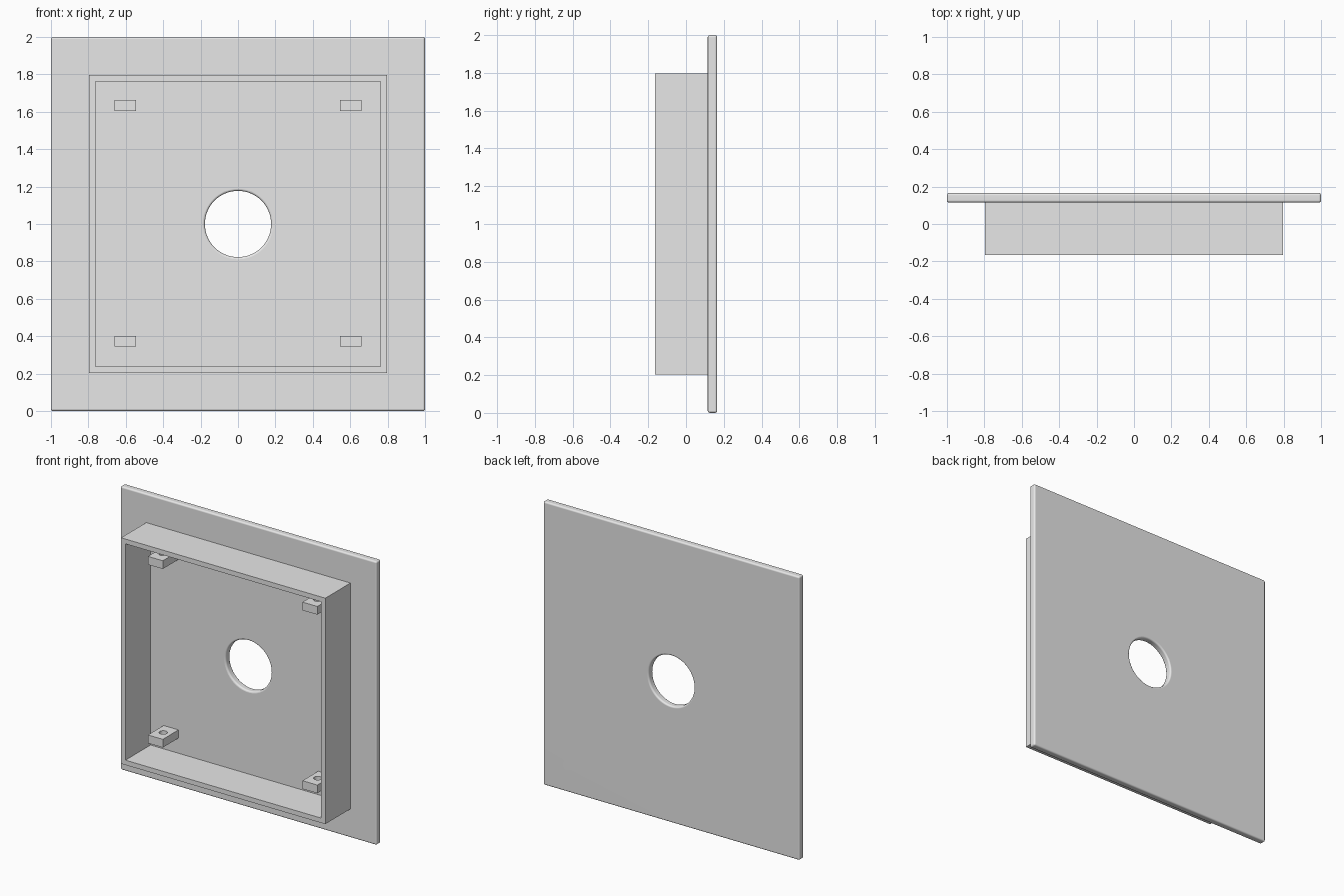
import bpy, bmesh, math
from mathutils import Vector

if "Cube" in bpy.data.objects:
    bpy.data.objects.remove(bpy.data.objects["Cube"], do_unlink=True)

GREY = bpy.data.materials.new("plain grey")
GREY.use_nodes = True
GREY.diffuse_color = (0.8, 0.8, 0.8, 1)
GREY.node_tree.nodes["Principled BSDF"].inputs["Base Color"].default_value = (0.8, 0.8, 0.8, 1)

BACK, FACE, FRONT = 0.165, 0.115, -0.165   # plate back, plate face, frame rim
ROUND = 0.012


def make_object(name, bm):
    bmesh.ops.recalc_face_normals(bm, faces=bm.faces)
    mesh = bpy.data.meshes.new(name)
    bm.to_mesh(mesh)
    bm.free()
    mesh.materials.append(GREY)
    obj = bpy.data.objects.new(name, mesh)
    bpy.context.collection.objects.link(obj)
    return obj


def box(name, low, high, bevel=0):
    low, high = Vector(low), Vector(high)
    bm = bmesh.new()
    bmesh.ops.create_cube(bm, size=1)
    bmesh.ops.scale(bm, vec=high - low, verts=bm.verts)
    bmesh.ops.translate(bm, vec=(low + high) / 2, verts=bm.verts)
    if bevel:
        bmesh.ops.bevel(bm, geom=bm.edges[:], offset=bevel, segments=4,
                        profile=0.5, affect='EDGES')
    return make_object(name, bm)


def lathe(name, profile, axis, centre, sides):
    """Closed solid made of stacked rings (radius, position along axis)."""
    turn = Vector((0, 0, 1)).rotation_difference(Vector(axis))
    bm = bmesh.new()
    rings = []
    for r, h in profile:
        ring = []
        for i in range(sides):
            a = math.tau * i / sides
            p = turn @ Vector((r * math.cos(a), r * math.sin(a), h))
            ring.append(bm.verts.new(p + Vector(centre)))
        rings.append(ring)
    for a, b in zip(rings, rings[1:]):
        for i in range(sides):
            j = (i + 1) % sides
            bm.faces.new((a[i], a[j], b[j], b[i]))
    bm.faces.new(rings[0])
    bm.faces.new(rings[-1])
    return make_object(name, bm)


def cut(obj, cutter):
    mod = obj.modifiers.new("cut", 'BOOLEAN')
    mod.operation = 'DIFFERENCE'
    mod.solver = 'EXACT'
    mod.object = cutter
    activate(obj)
    bpy.ops.object.modifier_apply(modifier=mod.name)
    bpy.data.objects.remove(cutter, do_unlink=True)


def activate(obj):
    bpy.ops.object.select_all(action='DESELECT')
    obj.select_set(True)
    bpy.context.view_layer.objects.active = obj


def smooth(obj):
    activate(obj)
    bpy.ops.object.shade_smooth_by_angle(angle=math.radians(35))
    mod = obj.modifiers.new("flat faces stay flat", 'WEIGHTED_NORMAL')
    mod.keep_sharp = True


# Square plate with softened edges and a round opening with softened rims
plate = box("wall_plate", (-1, FACE, 0), (1, BACK, 2), ROUND)
steps = [math.radians(90) * i / 4 for i in range(5)]
hole = 0.177
rim = [(hole + ROUND * (1 - math.sin(a)), FACE + ROUND * (1 - math.cos(a))) for a in steps]
rim_back = [(r, FACE + BACK - y) for r, y in reversed(rim)]
outer = hole + ROUND
profile = [(outer, FACE - 0.02)] + rim + rim_back + [(outer, BACK + 0.02)]
cut(plate, lathe("hole_cutter", profile, (0, 1, 0), (0, 0, 1), 64))
smooth(plate)

# Square frame standing out from the plate
OUT, INN = 0.797, 0.763
frame = box("box_frame", (-OUT, FRONT, 1 - OUT), (OUT, FACE, 1 + OUT))
cut(frame, box("frame_cutter", (-INN, FRONT - 0.1, 1 - INN), (INN, FACE + 0.1, 1 + INN)))

# Four mounting tabs, each with a vertical screw hole
TAB_FRONT = -0.06
for side, sx in (("left", 1), ("right", -1)):
    for level, z in (("upper", 1.633), ("lower", 0.373)):
        x = 0.603 * sx
        tab = box(f"{level}_{side}_tab", (x - 0.058, TAB_FRONT, z - 0.029),
                  (x + 0.058, FACE, z + 0.029))
        cut(tab, lathe("screw_cutter", [(0.027, -0.1), (0.027, 0.1)], (0, 0, 1),
                       (x, (TAB_FRONT + FACE) / 2, z), 24))
        smooth(tab)
